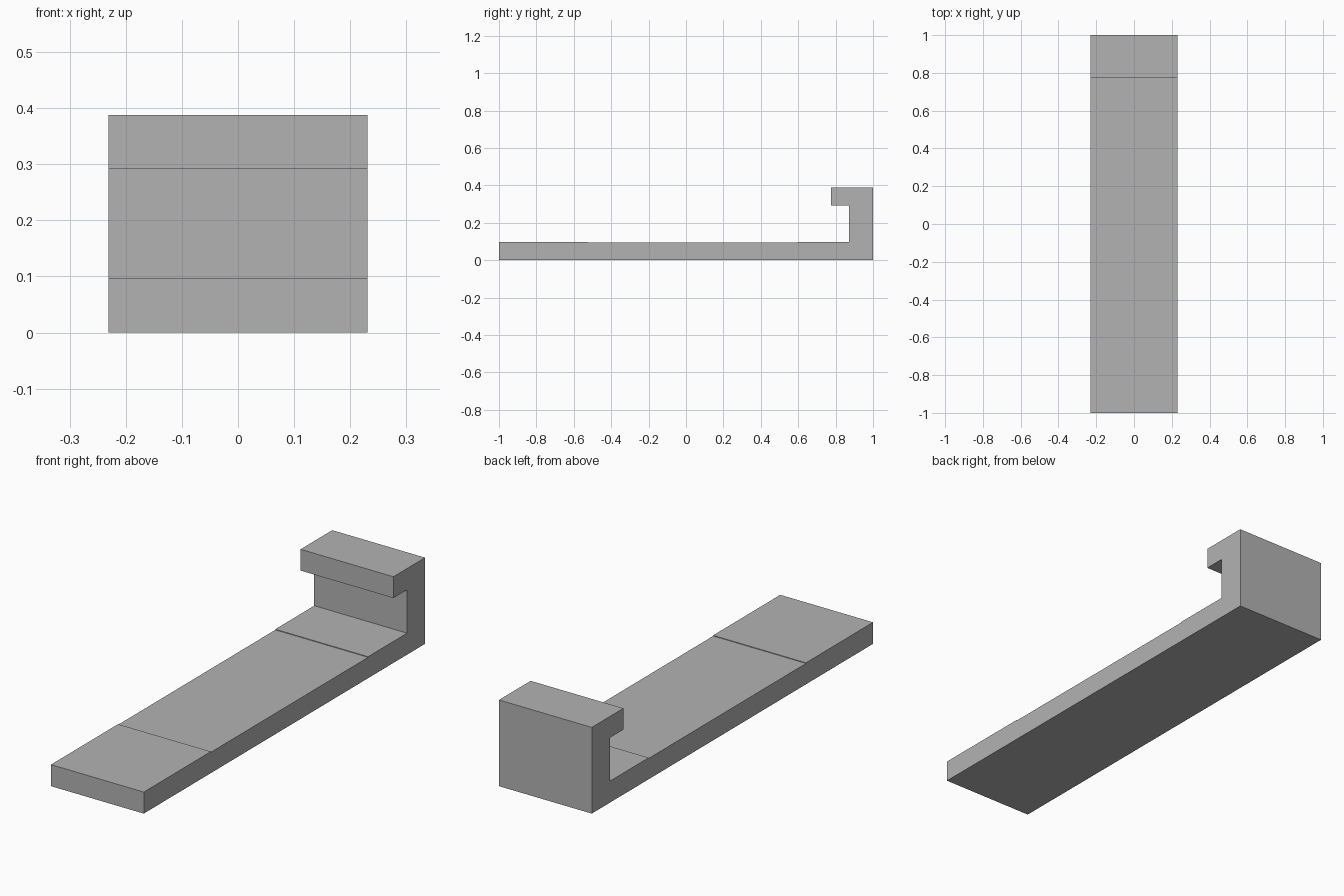
import bpy
import bmesh

cube = bpy.data.objects.get("Cube")
if cube:
    bpy.data.objects.remove(cube, do_unlink=True)

# Single flat colour
GREY = (0.45, 0.45, 0.45, 1.0)
grey = bpy.data.materials.new("plain_grey")
grey.use_nodes = True
grey.diffuse_color = GREY
grey.node_tree.nodes["Principled BSDF"].inputs["Base Color"].default_value = GREY

HALF_WIDTH = 0.231
BASE_TOP = 0.097
RECESS = 0.094       # floor of the shallow recess in the base
LIP_UNDER = 0.292
TOP = 0.388


def extrude_profile(name, profile, half_width, material):
    """Sweep a closed (y, z) side profile across the width."""
    bm = bmesh.new()
    face = bm.faces.new([bm.verts.new((-half_width, y, z)) for y, z in profile])
    swept = bmesh.ops.extrude_face_region(bm, geom=[face])["geom"]
    moved = [v for v in swept if isinstance(v, bmesh.types.BMVert)]
    bmesh.ops.translate(bm, verts=moved, vec=(2 * half_width, 0, 0))
    bmesh.ops.recalc_face_normals(bm, faces=bm.faces)
    mesh = bpy.data.meshes.new(name)
    bm.to_mesh(mesh)
    bm.free()
    mesh.materials.append(material)
    obj = bpy.data.objects.new(name, mesh)
    bpy.context.collection.objects.link(obj)
    return obj


# Long base with a shallow recess, rising at the back into a hooked lip
side_profile = [
    (-1, 0), (1, 0), (1, TOP),
    (0.775, TOP), (0.775, LIP_UNDER), (0.872, LIP_UNDER),
    (0.872, BASE_TOP), (0.595, BASE_TOP), (0.595, RECESS),
    (-0.523, RECESS), (-0.523, BASE_TOP), (-1, BASE_TOP),
]
extrude_profile("hooked_bracket", side_profile, HALF_WIDTH, grey)
